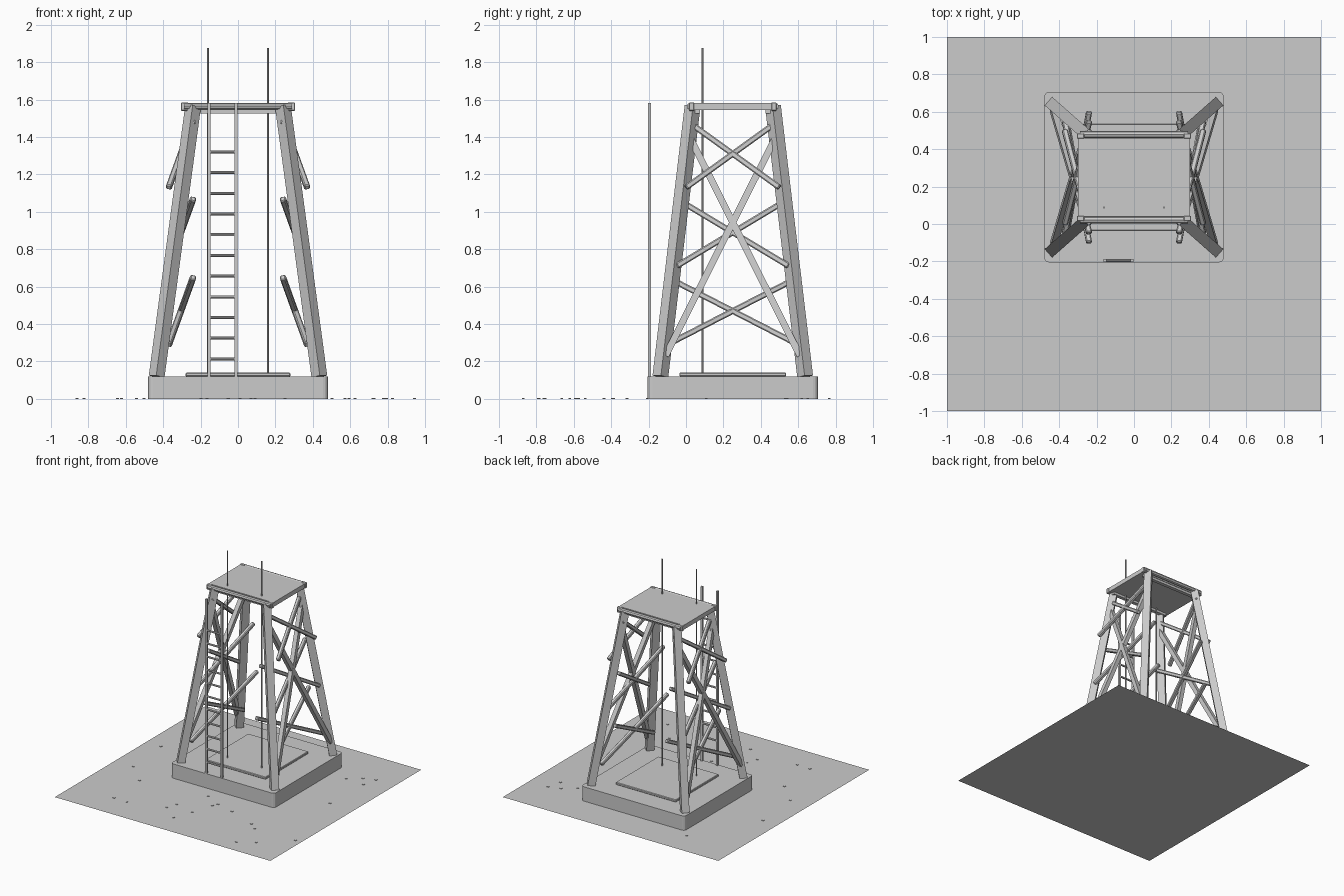
import bpy
import math
import random
from mathutils import Vector, Matrix

cube = bpy.data.objects.get("Cube")
if cube:
    bpy.data.objects.remove(cube, do_unlink=True)

grey = bpy.data.materials.new("plain grey")
grey.use_nodes = True
shade = (0.6, 0.6, 0.6, 1)
grey.diffuse_color = shade
grey.node_tree.nodes["Principled BSDF"].inputs["Base Color"].default_value = shade

MID = 0.25  # tower centre line in y


def finish(name, bevel=0, segments=1):
    obj = bpy.context.object
    obj.name = name
    obj.data.materials.append(grey)
    if bevel:
        mod = obj.modifiers.new("edge bevel", 'BEVEL')
        mod.width, mod.segments = bevel, segments
    return obj


def box(name, low, high, bevel=0, segments=1):
    low, high = Vector(low), Vector(high)
    bpy.ops.mesh.primitive_cube_add(size=1, location=(low + high) / 2)
    obj = bpy.context.object
    obj.data.transform(Matrix.Diagonal((*(high - low), 1)))
    return finish(name, bevel, segments)


def beam(name, start, end, width, side, bevel=0):
    """Square bar between two points, one pair of faces turned towards side."""
    start, end = Vector(start), Vector(end)
    axis = (end - start).normalized()
    across = axis.cross(Vector(side)).normalized()
    turn = Matrix((across, axis.cross(across), axis)).transposed().to_4x4()
    bpy.ops.mesh.primitive_cube_add(size=1)
    obj = bpy.context.object
    obj.data.transform(Matrix.Diagonal((width, width, (end - start).length, 1)))
    obj.matrix_world = Matrix.Translation((start + end) / 2) @ turn
    return finish(name, bevel)


def rod(name, start, end, radius, sides=8):
    start, end = Vector(start), Vector(end)
    bpy.ops.mesh.primitive_cylinder_add(vertices=sides, radius=radius, depth=(end - start).length,
                                        location=(start + end) / 2)
    obj = bpy.context.object
    obj.rotation_euler = (end - start).to_track_quat('Z', 'Y').to_euler()
    return finish(name)


# Ground sheet and scattered pebbles
bpy.ops.mesh.primitive_plane_add(size=2)
finish("ground_sheet")
random.seed(4)
for i in range(32):
    x, y = random.uniform(-0.95, 0.95), random.uniform(-0.95, 0.9)
    if abs(x) > 0.52 or y < -0.25 or y > 0.75:
        box(f"pebble_{i}", (x - 0.008, y - 0.007, 0), (x + 0.008, y + 0.007, 0.004))

# Foundation block with rounded upright corners, and the pad on it
base = box("foundation", (-0.48, -0.205, 0), (0.48, 0.705, 0.12))
base.modifiers.new("corner bevel", 'BEVEL').width = 0.025
base.modifiers["corner bevel"].segments = 3
base.modifiers["corner bevel"].limit_method = 'WEIGHT'
weights = base.data.attributes.new("bevel_weight_edge", 'FLOAT', 'EDGE')
for edge in base.data.edges:
    a, b = (base.data.vertices[v].co for v in edge.vertices)
    weights.data[edge.index].value = float(abs(a.z - b.z) > 0.05)
box("floor_pad", (-0.28, -0.035, 0.12), (0.28, 0.535, 0.14), 0.004)

# Four splayed legs, faces turned to the diagonals
for side, sx in (("left", 1), ("right", -1)):
    for end, sy in (("front", -1), ("back", 1)):
        beam(f"{end}_{side}_leg", (sx * 0.435, MID + sy * 0.387, 0.12),
             (sx * 0.24, MID + sy * 0.215, 1.565), 0.06, (sx, sy * 0.88, 0))

    # Crossed braces on both flanks: one tall pair and three leaning short pairs
    for tag, sy in (("a", -1), ("b", 1)):
        beam(f"{side}_long_brace_{tag}", (sx * 0.43, MID + sy * 0.36, 0.23),
             (sx * 0.255, MID - sy * 0.235, 1.41), 0.036, (1, 0, 0))
        for level, reach, low in (("low", 0.35, 0.29), ("middle", 0.3, 0.71), ("top", 0.25, 1.13)):
            beam(f"{side}_{level}_brace_{tag}", (sx * 0.37, MID + sy * reach, low),
                 (sx * 0.24, MID - sy * reach, low + 0.36), 0.031, (1, 0, 0), 0.006)

# Deck with frame beams
box("deck", (-0.3, 0.04, 1.545), (0.3, 0.46, 1.582))
for tag, sy in (("front", -1), ("back", 1)):
    y = MID + sy * 0.228
    rod(f"{tag}_deck_rail", (-0.29, y, 1.565), (0.29, y, 1.565), 0.018)
    y = MID + sy * 0.19
    box(f"{tag}_deck_joist", (-0.27, y - 0.015, 1.525), (0.27, y + 0.015, 1.55))
    for sx in (-1, 1):
        x, y = sx * 0.285, MID + sy * 0.22
        box(f"{tag}_deck_corner", (x - 0.02, y - 0.014, 1.54), (x + 0.02, y + 0.014, 1.585), 0.004)

# Ladder
for tag, x in (("left", -0.012), ("right", -0.155)):
    box(f"{tag}_ladder_rail", (x - 0.008, -0.204, 0.12), (x + 0.008, -0.188, 1.582))
for i in range(11):
    z = 0.214 + i * 0.1106
    rod(f"ladder_rung_{i + 1}", (-0.15, -0.196, z), (-0.015, -0.196, z), 0.008)

# Slim masts running through the deck
for tag, x in (("left", 0.16), ("right", -0.16)):
    rod(f"{tag}_mast", (x, 0.088, 0.13), (x, 0.088, 1.875), 0.005)
